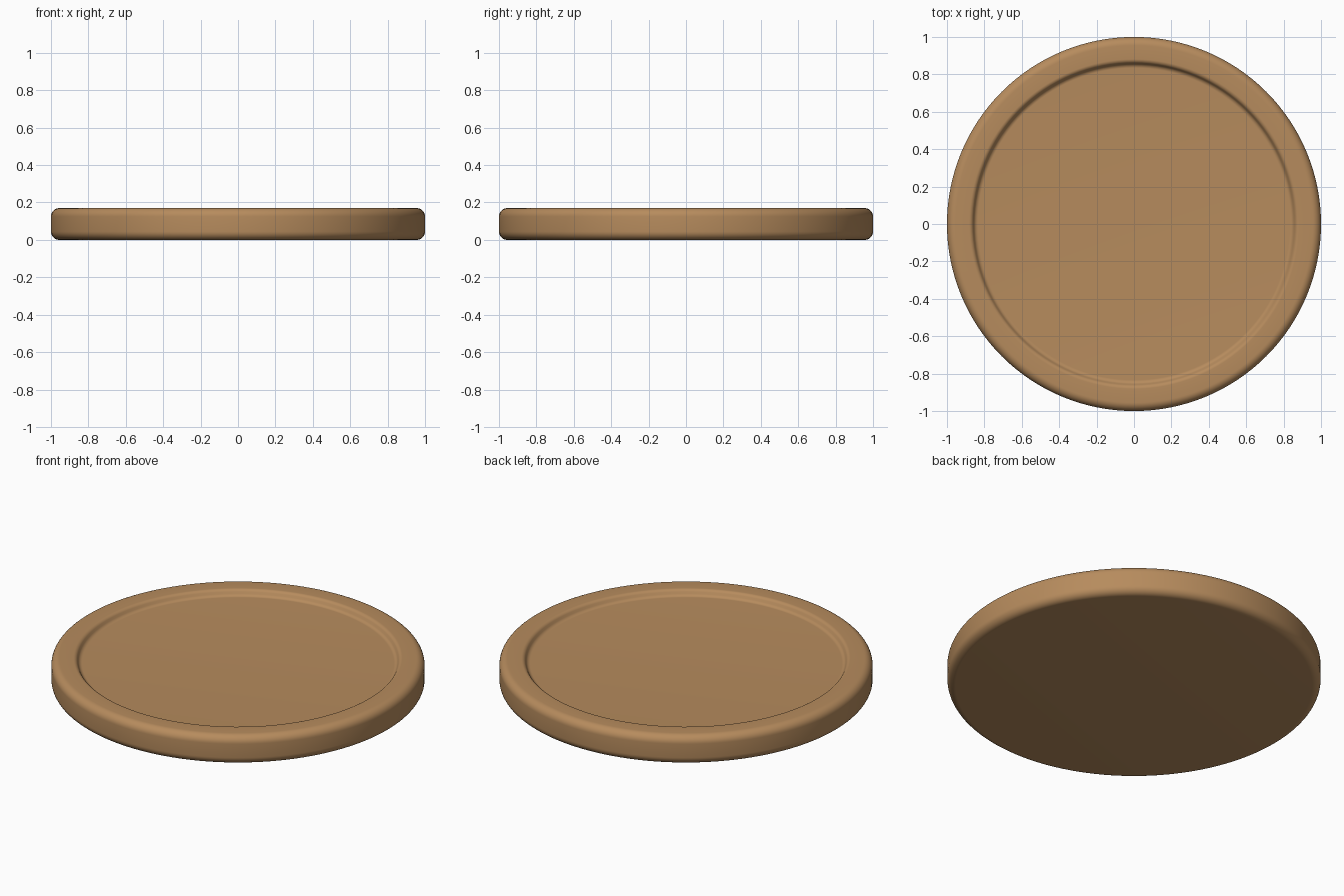
import bpy, bmesh
from math import tau, sin, cos, pi
from mathutils import Vector

cube = bpy.data.objects.get("Cube")
if cube:
    bpy.data.objects.remove(cube, do_unlink=True)

HEIGHT = 0.17
FLOOR = 0.137
SEGMENTS = 128


def fillet(prev, corner, nxt, size, steps=8):
    """Round a profile corner with a smooth curve tangent to both sides."""
    c = Vector(corner)
    a = c + (Vector(prev) - c).normalized() * size
    b = c + (Vector(nxt) - c).normalized() * size
    # rational quadratic curve; this weight gives a circular arc
    half = ((a - c).angle(b - c)) / 2
    w = sin(half)
    points = []
    for i in range(steps + 1):
        t = i / steps
        k = (1 - t) ** 2, 2 * w * t * (1 - t), t ** 2
        points.append((a * k[0] + c * k[1] + b * k[2]) / sum(k))
    return points


def lathe(name, profile, material):
    """Revolve (radius, height) points around z and cap both open ends."""
    bm = bmesh.new()
    rings = []
    for r, z in profile:
        rings.append([bm.verts.new((r * cos(tau * i / SEGMENTS),
                                    r * sin(tau * i / SEGMENTS), z))
                      for i in range(SEGMENTS)])
    for low, high in zip(rings, rings[1:]):
        for i in range(SEGMENTS):
            j = (i + 1) % SEGMENTS
            bm.faces.new((low[i], low[j], high[j], high[i]))
    bm.faces.new(rings[0][::-1])
    bm.faces.new(rings[-1])
    bmesh.ops.recalc_face_normals(bm, faces=bm.faces)
    mesh = bpy.data.meshes.new(name)
    bm.to_mesh(mesh)
    bm.free()
    obj = bpy.data.objects.new(name, mesh)
    bpy.context.collection.objects.link(obj)
    mesh.materials.append(material)
    bpy.ops.object.select_all(action='DESELECT')
    obj.select_set(True)
    bpy.context.view_layer.objects.active = obj
    bpy.ops.object.shade_smooth_by_angle(angle=pi / 6)
    return obj


# Warm tan wood
wood = bpy.data.materials.new("wood")
wood.use_nodes = True
tan = (0.47, 0.26, 0.11, 1)
wood.diffuse_color = tan
bsdf = wood.node_tree.nodes["Principled BSDF"]
bsdf.inputs["Base Color"].default_value = tan
bsdf.inputs["Roughness"].default_value = 0.6

# Corners from the underside, up the rim and down into the recess,
# each with the size of its rounding
corners = [
    (0.0, 0.0, 0),
    (1.0, 0.0, 0.045),
    (1.0, HEIGHT, 0.045),
    (0.868, HEIGHT, 0.014),
    (0.848, FLOOR, 0.014),
    (0.0, FLOOR, 0),
]
profile = []
for before, here, after in zip(corners, corners[1:], corners[2:]):
    profile += fillet(before[:2], here[:2], after[:2], here[2])

# Round disc with a raised rim and shallow recess
lathe("coaster_disc", profile, wood)
